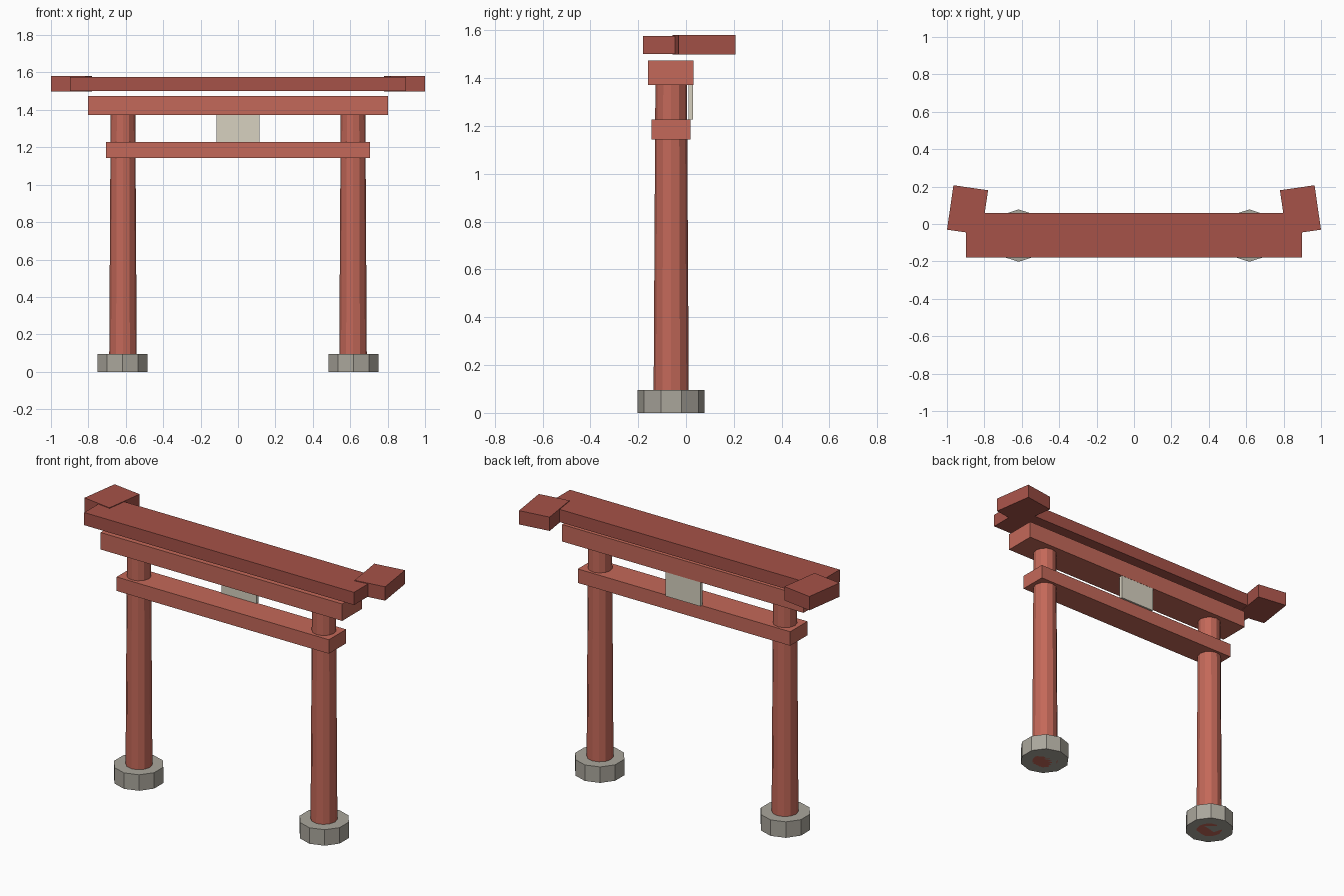
import bpy
from math import radians

if "Cube" in bpy.data.objects:
    bpy.data.objects.remove(bpy.data.objects["Cube"])


def material(name, r, g, b):
    m = bpy.data.materials.new(name)
    m.diffuse_color = (r, g, b, 1)
    m.use_nodes = True
    m.node_tree.nodes["Principled BSDF"].inputs["Base Color"].default_value = m.diffuse_color
    return m


RED = material("red_paint", 0.55, 0.14, 0.10)
DARK_RED = material("dark_red_paint", 0.38, 0.085, 0.065)
STONE = material("stone", 0.40, 0.38, 0.33)
CREAM = material("cream", 0.68, 0.64, 0.53)


def finish(name, mat):
    ob = bpy.context.object
    ob.name = name
    ob.data.materials.append(mat)
    return ob


def box(name, mat, x, y, z, rot=0.0):
    """Box from (min, max) ranges, optionally turned about its own z axis."""
    mid = [(a + b) / 2 for a, b in (x, y, z)]
    bpy.ops.mesh.primitive_cube_add(size=1, location=mid, rotation=(0, 0, rot))
    ob = finish(name, mat)
    ob.scale = [b - a for a, b in (x, y, z)]
    return ob


def column(name, mat, sides, x, r1, r2, top):
    bpy.ops.mesh.primitive_cone_add(vertices=sides, radius1=r1, radius2=r2,
                                    depth=top, location=(x, -0.062, top / 2))
    return finish(name, mat)


# Paired parts: footings, tapered pillars, turned roof ends
for side, s in (("left", -1), ("right", 1)):
    column(side + "_footing", STONE, 10, s * 0.617, 0.14, 0.14, 0.096)
    column(side + "_pillar", RED, 12, s * 0.615, 0.074, 0.066, 1.38)
    cx = s * 0.89
    box(side + "_roof_end", DARK_RED, (cx - 0.0935, cx + 0.0935),
        (-0.045, 0.195), (1.498, 1.581), s * radians(8.2))

# Cross beams
box("lower_beam", RED, (-0.706, 0.706), (-0.145, 0.019), (1.144, 1.228))
box("upper_beam", RED, (-0.803, 0.803), (-0.158, 0.031), (1.372, 1.474))

# Top roof bar
box("roof_bar", DARK_RED, (-0.897, 0.897), (-0.179, 0.06), (1.501, 1.577))

# Plaque between the beams
box("plaque", CREAM, (-0.116, 0.116), (0.011, 0.03), (1.227, 1.375))
